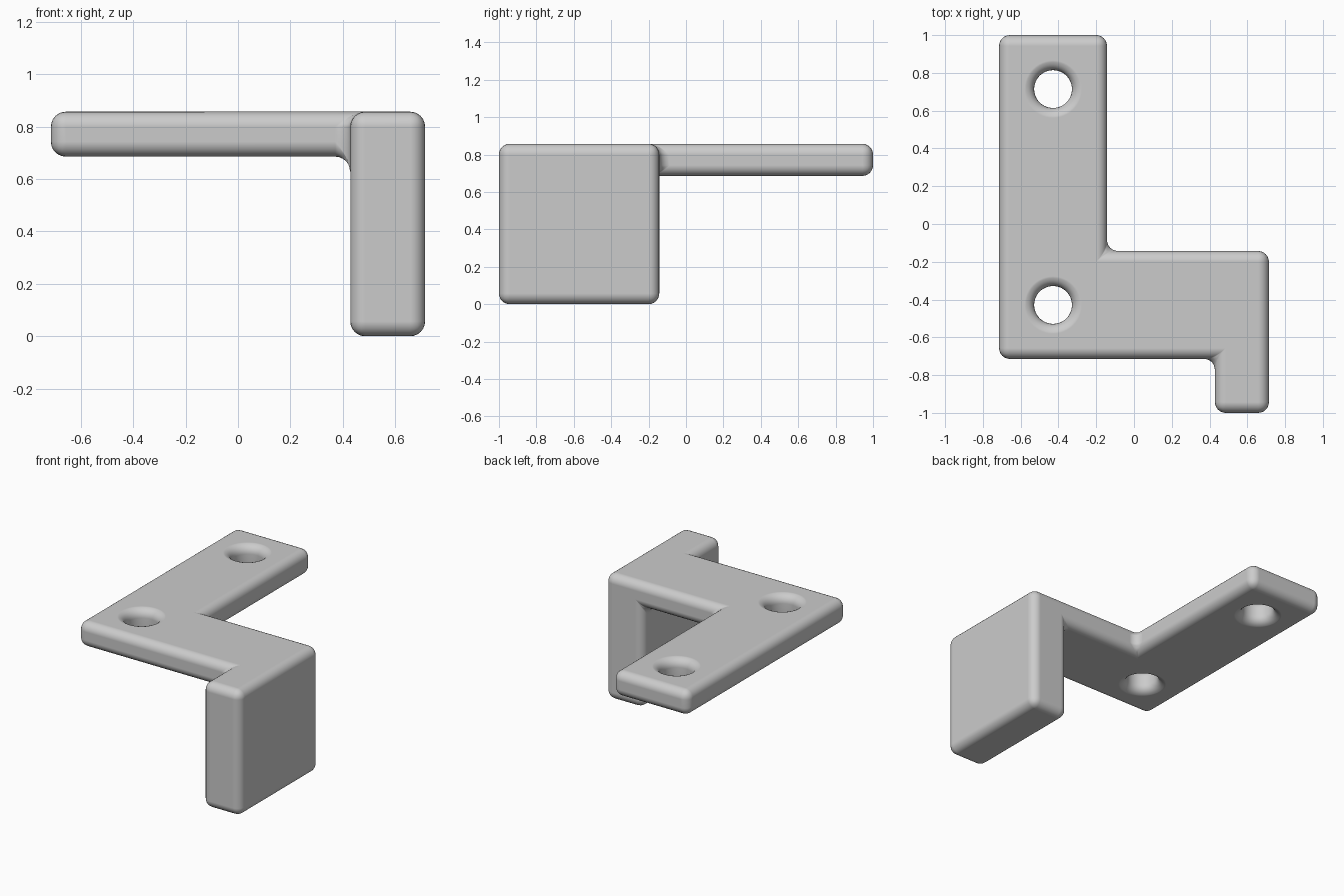
import bpy, bmesh, math

cube = bpy.data.objects.get("Cube")
if cube:
    bpy.data.objects.remove(cube, do_unlink=True)

U = 1 / 7              # design unit
R = 0.4 * U            # rounding radius of all edges
TOP, UNDER = 6 * U, 4.8 * U

grey = bpy.data.materials.new("plain grey")
grey.use_nodes = True
colour = (0.6, 0.6, 0.6, 1)
grey.diffuse_color = colour
grey.node_tree.nodes["Principled BSDF"].inputs["Base Color"].default_value = colour


def make_object(name, bm):
    bmesh.ops.recalc_face_normals(bm, faces=bm.faces)
    for f in bm.faces:
        f.smooth = True
    mesh = bpy.data.meshes.new(name)
    bm.to_mesh(mesh)
    bm.free()
    mesh.materials.append(grey)
    ob = bpy.data.objects.new(name, mesh)
    bpy.context.collection.objects.link(ob)
    return ob


# Bracket body: outer skin of a few blocks on a coarse grid
xs = [-5 * U, -U, 3 * U, 5 * U]
ys = [-7 * U, -5 * U, -U, 7 * U]
zs = [0, UNDER, TOP]
plate = {(0, 1, 1), (0, 2, 1), (1, 1, 1)}
leg = {(2, j, k) for j in (0, 1) for k in (0, 1)}
blocks = plate | leg

bm = bmesh.new()
for cell in blocks:
    for axis in range(3):
        for side in (0, 1):
            near = list(cell)
            near[axis] += 2 * side - 1
            if tuple(near) in blocks:
                continue
            a, b = [i for i in range(3) if i != axis]
            corners = []
            for da, db in ((0, 0), (1, 0), (1, 1), (0, 1)):
                p = list(cell)
                p[axis] += side
                p[a] += da
                p[b] += db
                corners.append(bm.verts.new((xs[p[0]], ys[p[1]], zs[p[2]])))
            bm.faces.new(corners)
bmesh.ops.remove_doubles(bm, verts=bm.verts, dist=0.001)
bmesh.ops.recalc_face_normals(bm, faces=bm.faces)
bmesh.ops.dissolve_limit(bm, angle_limit=0.02, verts=bm.verts, edges=bm.edges)
body = make_object("bracket", bm)

bevel = body.modifiers.new("rounded edges", "BEVEL")
bevel.width = R
bevel.segments = 6
bevel.limit_method = "ANGLE"

# Screw holes: turned cutters with a rounded flare at both ends
HOLE, STEPS, SIDES = 0.7 * U, 6, 48
upper = []
for i in range(STEPS + 1):
    t = math.pi / 2 * i / STEPS
    upper.append((HOLE + R * (1 - math.cos(t)), TOP - R + R * math.sin(t)))
upper[-1] = (upper[-1][0], TOP + 0.001)
upper.append((upper[-1][0], TOP + 0.05))
profile = [(r, TOP + UNDER - z) for r, z in reversed(upper)] + upper

for name, y in (("rear_hole_cutter", 5 * U), ("front_hole_cutter", -3 * U)):
    bm = bmesh.new()
    rings = []
    for r, z in profile:
        rings.append([bm.verts.new((-3 * U + r * math.cos(math.tau * s / SIDES),
                                    y + r * math.sin(math.tau * s / SIDES), z))
                      for s in range(SIDES)])
    for low, high in zip(rings, rings[1:]):
        for s in range(SIDES):
            n = (s + 1) % SIDES
            bm.faces.new((low[s], low[n], high[n], high[s]))
    bm.faces.new(rings[0])
    bm.faces.new(rings[-1])
    cutter = make_object(name, bm)
    cutter.hide_render = True
    cutter.hide_set(True)
    cut = body.modifiers.new(name, "BOOLEAN")
    cut.operation = "DIFFERENCE"
    cut.solver = "EXACT"
    cut.object = cutter

# Keep the broad faces flat in shading
weighted = body.modifiers.new("flat faces", "WEIGHTED_NORMAL")
weighted.weight = 100
